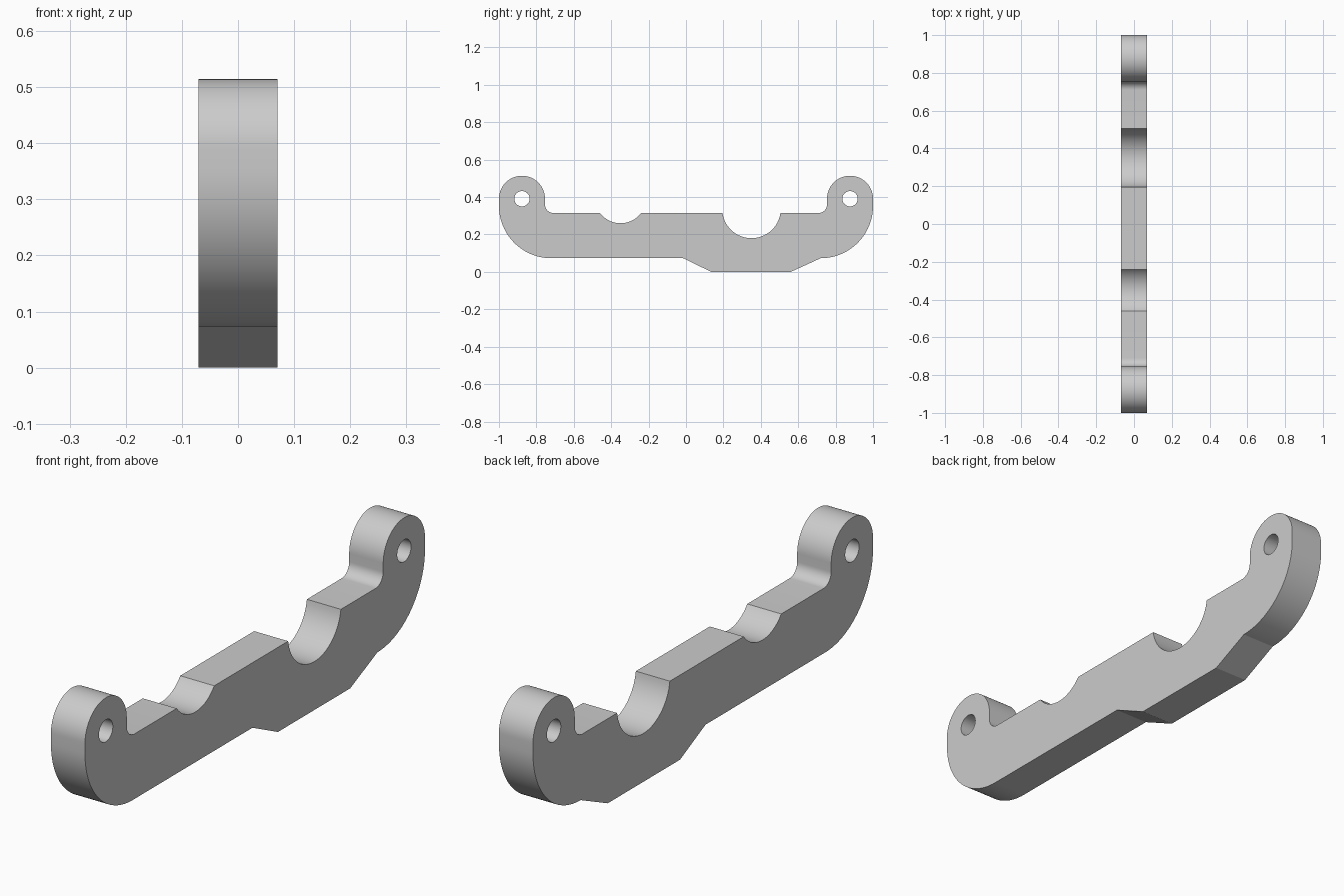
import bpy
import bmesh
from math import cos, sin, asin, radians, degrees, tau

cube = bpy.data.objects.get("Cube")
if cube:
    bpy.data.objects.remove(cube, do_unlink=True)

HALF_WIDTH = 0.07
TOP, BOTTOM = 0.315, 0.073
LUG_Y, LUG_Z, LUG_R, HOLE_R = 0.877, 0.391, 0.123, 0.041
CORNER_R, FILLET_R = 0.28, 0.045


def arc(y, z, r, start, end, steps=20):
    """Points along an arc in the side plane, angles in degrees."""
    angles = [radians(start + (end - start) * i / steps) for i in range(steps + 1)]
    return [(y + r * cos(a), z + r * sin(a)) for a in angles]


def notch(y, half, depth):
    """Round seat cut into the top edge, running from front to back."""
    r = (half * half + depth * depth) / (2 * depth)
    z = TOP - depth + r
    tilt = degrees(asin((TOP - z) / r))
    return arc(y, z, r, 180 - tilt, 360 + tilt, 32)


def end_lug():
    """Back end: inner fillet, rounded lug, then the large lower corner."""
    inner = LUG_Y - LUG_R
    return (arc(inner - FILLET_R, TOP + FILLET_R, FILLET_R, -90, 0, 10)
            + arc(LUG_Y, LUG_Z, LUG_R, 180, 0, 40)
            + arc(1 - CORNER_R, BOTTOM + CORNER_R, CORNER_R, 0, -90, 28))


# Side outline: top edge, back end, stepped foot, mirrored front end
outline = notch(-0.35, 0.11, 0.055) + notch(0.35, 0.155, 0.135) + end_lug()
outline += [(0.56, 0), (0.135, 0), (-0.015, BOTTOM)]
outline += [(-y, z) for y, z in reversed(end_lug())]

# Pin holes, one in each lug
holes = [arc(s * LUG_Y, LUG_Z, HOLE_R, 0, 360, 32)[:-1] for s in (-1, 1)]

# Fill the outline around the holes and extrude it across the width
bm = bmesh.new()
edges = []
for loop in [outline] + holes:
    verts = [bm.verts.new((-HALF_WIDTH, y, z)) for y, z in loop]
    edges += [bm.edges.new((v, verts[i - 1])) for i, v in enumerate(verts)]
bmesh.ops.triangle_fill(bm, edges=edges, use_beauty=True, normal=(-1, 0, 0))
extruded = bmesh.ops.extrude_face_region(bm, geom=bm.faces[:], use_keep_orig=True)
moved = [g for g in extruded["geom"] if isinstance(g, bmesh.types.BMVert)]
bmesh.ops.translate(bm, verts=moved, vec=(2 * HALF_WIDTH, 0, 0))
bmesh.ops.recalc_face_normals(bm, faces=bm.faces[:])

mesh = bpy.data.meshes.new("support_bracket")
bm.to_mesh(mesh)
bm.free()
bracket = bpy.data.objects.new("support_bracket", mesh)
bpy.context.collection.objects.link(bracket)

# Plain grey finish
grey = bpy.data.materials.new("light_grey")
grey.use_nodes = True
colour = (0.6, 0.6, 0.6, 1)
grey.diffuse_color = colour
grey.node_tree.nodes["Principled BSDF"].inputs["Base Color"].default_value = colour
mesh.materials.append(grey)

bpy.ops.object.select_all(action="DESELECT")
bracket.select_set(True)
bpy.context.view_layer.objects.active = bracket
bpy.ops.object.shade_smooth_by_angle(angle=radians(20))
